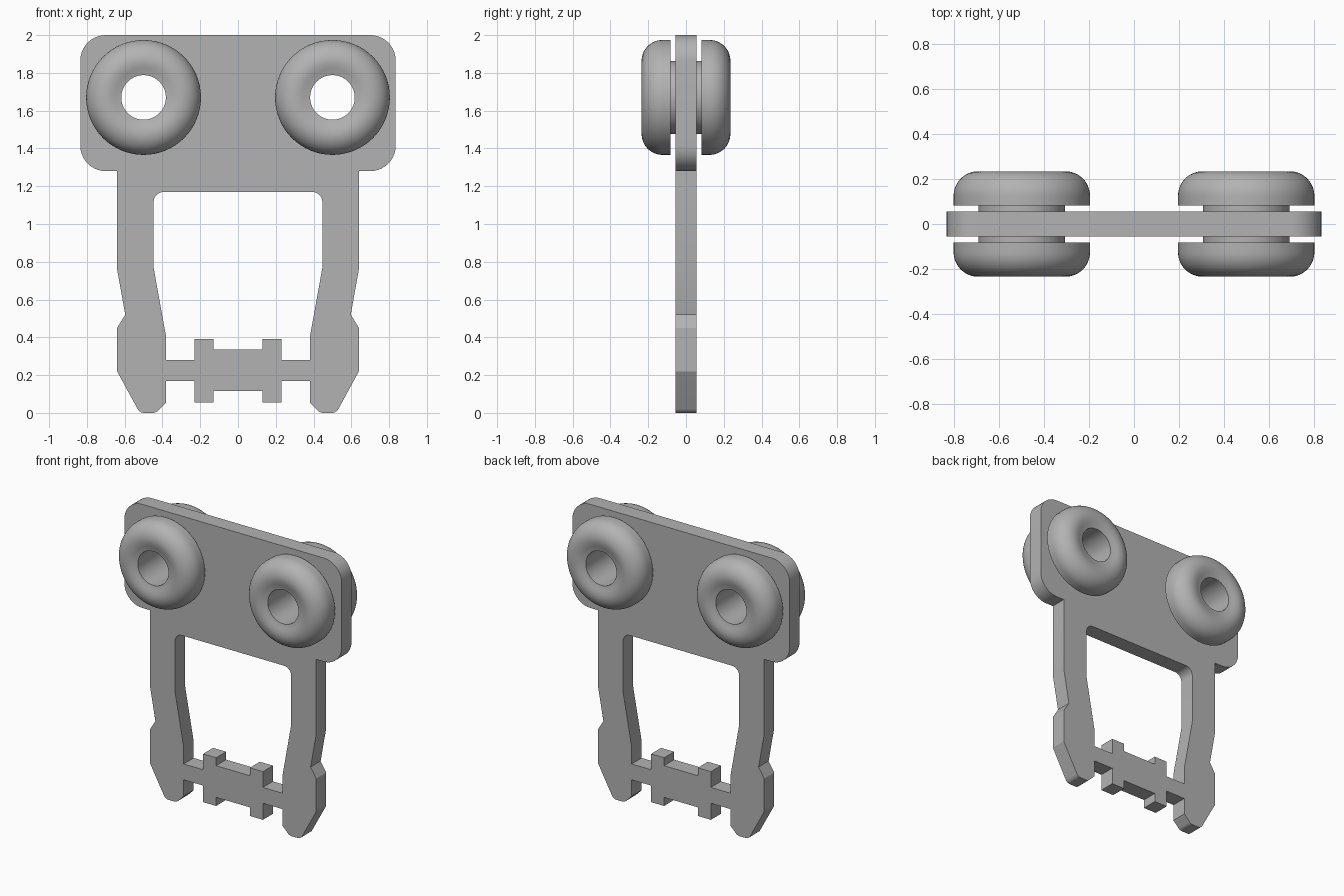
import bpy, bmesh, math
from mathutils import Vector, Matrix

cube = bpy.data.objects.get("Cube")
if cube:
    bpy.data.objects.remove(cube)

HALF = 0.055            # half thickness of the plate
AXLE_X, AXLE_Z = 0.5, 1.67
BORE = 0.118

grey = bpy.data.materials.new("grey metal")
grey.use_nodes = True
grey.diffuse_color = (0.45, 0.45, 0.45, 1)
grey.node_tree.nodes["Principled BSDF"].inputs["Base Color"].default_value = (0.45, 0.45, 0.45, 1)


def add_object(name, bm):
    bmesh.ops.recalc_face_normals(bm, faces=bm.faces[:])
    mesh = bpy.data.meshes.new(name)
    bm.to_mesh(mesh)
    bm.free()
    mesh.materials.append(grey)
    ob = bpy.data.objects.new(name, mesh)
    bpy.context.collection.objects.link(ob)
    bpy.ops.object.select_all(action="DESELECT")
    ob.select_set(True)
    bpy.context.view_layer.objects.active = ob
    bpy.ops.object.shade_smooth_by_angle(angle=math.radians(25))
    return ob


def mirrored(half):
    """Close a right-hand outline with its reflection in x."""
    return half + [(-p[0],) + p[1:] for p in reversed(half)]


def rounded(points, steps=10):
    """Round each corner that carries a third value, its radius."""
    out = []
    for i, p in enumerate(points):
        c = Vector(p[:2])
        if len(p) < 3:
            out.append(c)
            continue
        a = (Vector(points[i - 1][:2]) - c).normalized()
        b = (Vector(points[(i + 1) % len(points)][:2]) - c).normalized()
        half = a.angle(b) / 2
        centre = c + (a + b).normalized() * p[2] / math.sin(half)
        start = c + a * p[2] / math.tan(half) - centre
        end = c + b * p[2] / math.tan(half) - centre
        turn = start.angle_signed(end)
        for k in range(steps + 1):
            out.append(centre + Matrix.Rotation(-turn * k / steps, 2) @ start)
    return out


def circle(x, z, r, n=64):
    return [Vector((x + r * math.cos(math.tau * k / n), z + r * math.sin(math.tau * k / n)))
            for k in range(n)]


# Flat hanger plate: outer outline, window and two axle holes
outer = mirrored([
    (0.13, 0.115), (0.13, 0.055), (0.23, 0.055), (0.23, 0.17), (0.38, 0.17),
    (0.38, 0.055), (0.435, 0, 0.04), (0.52, 0, 0.04), (0.64, 0.22), (0.64, 0.45),
    (0.597, 0.52), (0.64, 0.76), (0.64, 1.28), (0.835, 1.28, 0.135), (0.835, 2, 0.135)])
window = mirrored([
    (0.13, 0.335), (0.13, 0.39), (0.23, 0.39), (0.23, 0.28), (0.38, 0.28),
    (0.38, 0.40), (0.447, 0.77), (0.447, 1.17, 0.055)])

bm = bmesh.new()
for loop in (rounded(outer), rounded(window),
             circle(-AXLE_X, AXLE_Z, BORE), circle(AXLE_X, AXLE_Z, BORE)):
    verts = [bm.verts.new((p.x, -HALF, p.y)) for p in loop]
    for i, v in enumerate(verts):
        bm.edges.new((verts[i - 1], v))
bmesh.ops.triangle_fill(bm, use_beauty=True, edges=bm.edges[:], normal=(0, -1, 0))
grown = bmesh.ops.extrude_face_region(bm, geom=bm.faces[:], use_keep_orig=True)
bmesh.ops.translate(bm, vec=(0, 2 * HALF, 0),
                    verts=[g for g in grown["geom"] if isinstance(g, bmesh.types.BMVert)])
add_object("hanger_plate", bm)

# Wheel cross-section (radius, distance from plate centre): collar, tread, dished face, bore
wheel = [(BORE, HALF), (0.193, HALF), (0.193, 0.083), (0.304, 0.083)]
wheel += [(0.194 + 0.11 * math.cos(a), 0.125 + 0.11 * math.sin(a))
          for a in [math.pi / 2 * k / 12 for k in range(13)]]
wheel += [(0.175, 0.233), (0.155, 0.228), (0.138, 0.222), (BORE, 0.218)]


def add_wheel(name, x, side):
    bm = bmesh.new()
    verts = [bm.verts.new((x + r, side * d, AXLE_Z)) for r, d in wheel]
    edges = [bm.edges.new((verts[i - 1], v)) for i, v in enumerate(verts)]
    bmesh.ops.spin(bm, geom=verts + edges, cent=(x, 0, AXLE_Z), axis=(0, 1, 0),
                   angle=math.tau, steps=64, use_merge=True)
    bmesh.ops.remove_doubles(bm, verts=bm.verts[:], dist=0.0001)
    add_object(name, bm)


for side_name, x in (("left", AXLE_X), ("right", -AXLE_X)):
    for end_name, side in (("front", -1), ("back", 1)):
        add_wheel(f"{end_name}_{side_name}_wheel", x, side)
